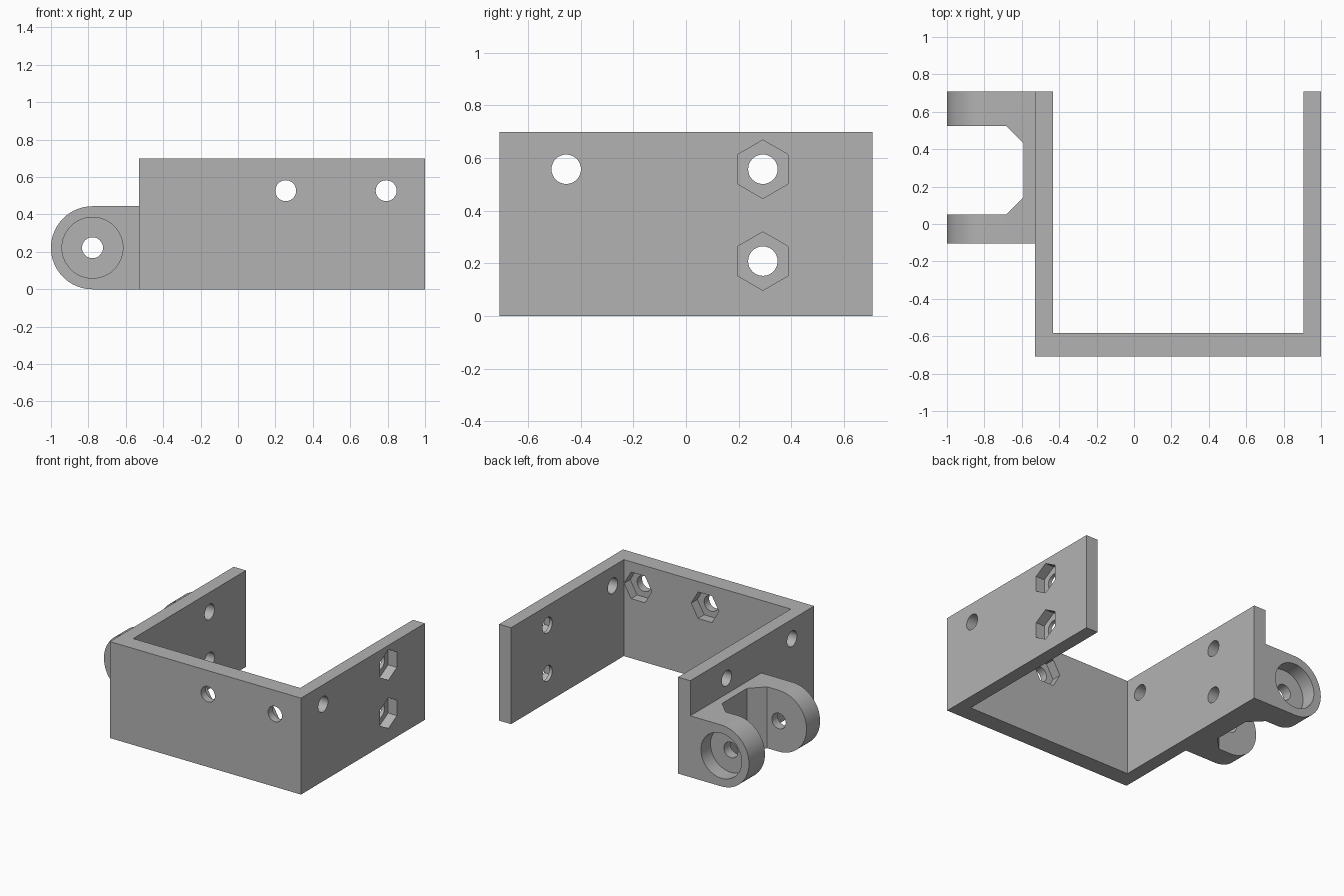
import bpy
import bmesh
from math import pi, cos, sin
from mathutils import Matrix, Vector

cube = bpy.data.objects.get("Cube")
if cube:
    bpy.data.objects.remove(cube, do_unlink=True)

# Single grey finish
grey = bpy.data.materials.new("plain grey")
grey.use_nodes = True
colour = (0.45, 0.45, 0.45, 1)
grey.diffuse_color = colour
grey.node_tree.nodes["Principled BSDF"].inputs["Base Color"].default_value = colour


def prism(name, outline, axis, start, end):
    """Extrude a flat outline along y or z."""
    place = {"z": lambda a, b: Vector((a, b, start)),
             "y": lambda a, b: Vector((a, start, b)),
             "x": lambda a, b: Vector((start, a, b))}[axis]
    step = Vector([(end - start) * (axis == c) for c in "xyz"])
    bm = bmesh.new()
    face = bm.faces.new([bm.verts.new(place(a, b)) for a, b in outline])
    top = bmesh.ops.extrude_face_region(bm, geom=[face])["geom"]
    bmesh.ops.translate(bm, vec=step, verts=[g for g in top if isinstance(g, bmesh.types.BMVert)])
    bmesh.ops.recalc_face_normals(bm, faces=bm.faces)
    mesh = bpy.data.meshes.new(name)
    bm.to_mesh(mesh)
    bm.free()
    mesh.materials.append(grey)
    obj = bpy.data.objects.new(name, mesh)
    bpy.context.collection.objects.link(obj)
    return obj


def ring(a, b, radius, sides, turn=0.0):
    return [(a + radius * cos(turn + 2 * pi * i / sides),
             b + radius * sin(turn + 2 * pi * i / sides)) for i in range(sides)]


def cut(target, outline, axis, start, end):
    """Subtract an extruded outline from the target."""
    cutter = prism("cutter", outline, axis, start, end)
    cutter.hide_render = True
    mod = target.modifiers.new("cut", "BOOLEAN")
    mod.operation, mod.solver, mod.object = "DIFFERENCE", "EXACT", cutter
    bpy.context.view_layer.objects.active = target
    bpy.ops.object.modifier_apply(modifier=mod.name)
    bpy.data.objects.remove(cutter, do_unlink=True)


BACK, FRONT, WALL = 0.708, -0.708, -0.53
HOLE, NUT, NUT_DEPTH = 0.056, 0.111, 0.07

# U-shaped bracket
bracket = prism("bracket", [(WALL, FRONT), (1, FRONT), (1, BACK), (0.905, BACK),
                            (0.905, -0.582), (-0.432, -0.582), (-0.432, BACK), (WALL, BACK)],
                "z", 0, 0.698)

# Hinge block: tab with a round end
mid = 0.222
px = mid - 1
arc = [(px + mid * cos(pi / 2 + pi * i / 32), mid + mid * sin(pi / 2 + pi * i / 32)) for i in range(33)]
hinge = prism("hinge", [(WALL, 0), (WALL, 2 * mid)] + arc, "y", -0.105, BACK)

# Chamfered slot between the hinge ears
cut(hinge, [(-1.1, 0.05), (-0.685, 0.05), (-0.59, 0.145), (-0.59, 0.43),
            (-0.685, 0.525), (-1.1, 0.525)], "z", -0.1, 0.6)

# Hinge pin hole and counterbores
cut(hinge, ring(px, mid, HOLE, 32), "y", -0.3, 0.9)
cut(hinge, ring(px, mid, 0.163, 48), "y", -0.3, -0.105 + 0.09)
cut(hinge, ring(px, mid, 0.163, 48), "y", BACK - 0.11, 0.9)

# Side wall bolt holes, with nut pockets on the outer left face
for y, z, has_nut in ((-0.455, 0.557, False), (0.292, 0.557, True), (0.292, 0.208, True)):
    cut(bracket, ring(y, z, HOLE, 32), "x", -0.7, 1.1)
    if has_nut:
        cut(bracket, ring(y, z, NUT, 6, pi / 2), "x", 1 - NUT_DEPTH, 1.1)
cut(hinge, ring(0.292, 0.208, HOLE, 32), "x", -0.7, -0.4)

# Front wall bolt holes, with nut pockets on the inner face
for x in (0.255, 0.792):
    cut(bracket, ring(x, 0.527, HOLE, 32), "y", -0.8, -0.4)
    cut(bracket, ring(x, 0.527, NUT, 6), "y", -0.582 - NUT_DEPTH, -0.5)

# Smooth round surfaces, crisp edges
for obj in (bracket, hinge):
    bpy.ops.object.select_all(action="DESELECT")
    obj.select_set(True)
    bpy.context.view_layer.objects.active = obj
    bpy.ops.object.shade_smooth_by_angle(angle=pi / 6)
